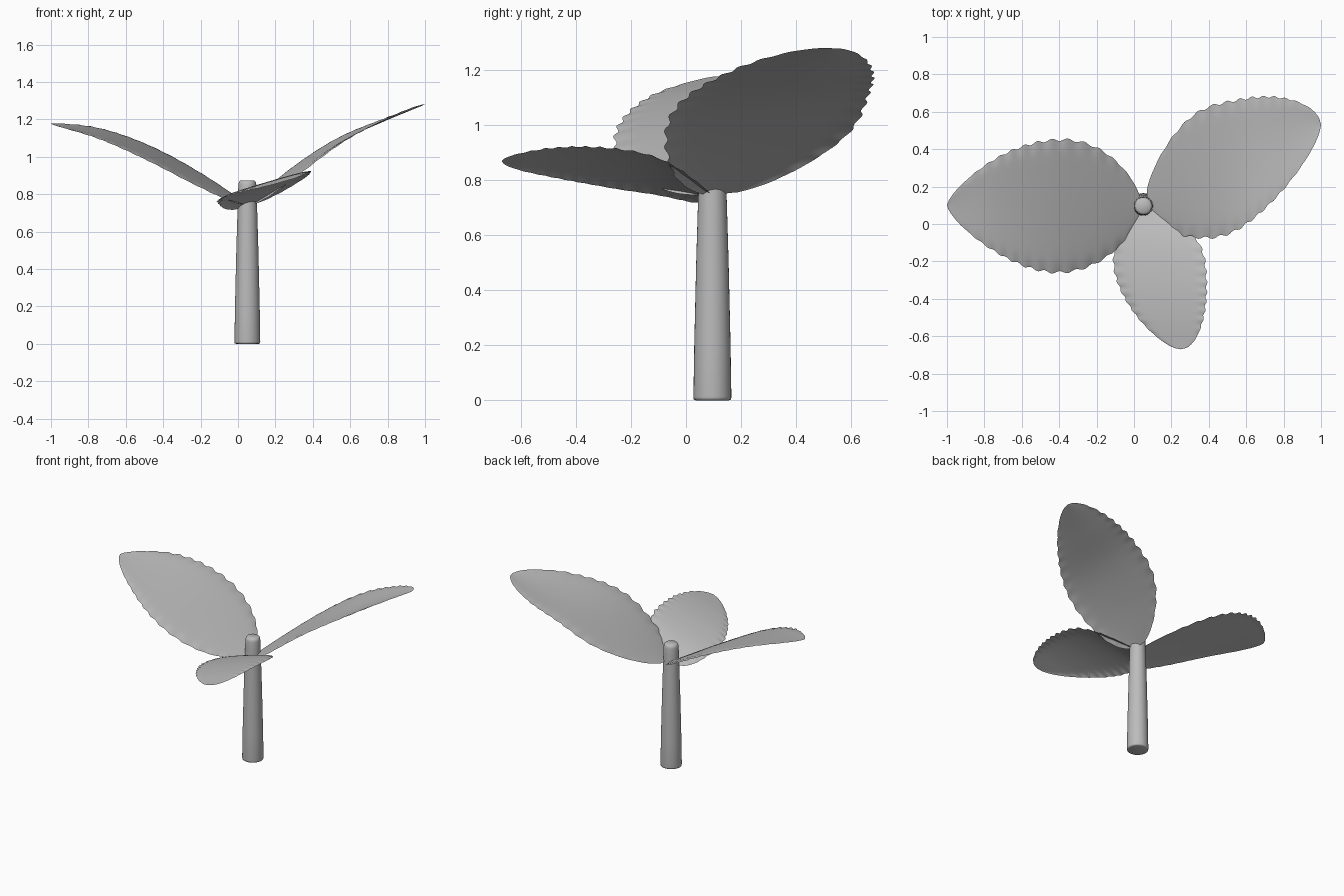
import bpy, bmesh, math
from mathutils import Vector

if "Cube" in bpy.data.objects:
    bpy.data.objects.remove(bpy.data.objects["Cube"])

grey = bpy.data.materials.new("plain_grey")
grey.diffuse_color = (0.5, 0.5, 0.5, 1)
grey.use_nodes = True
grey.node_tree.nodes["Principled BSDF"].inputs["Base Color"].default_value = grey.diffuse_color


def finish(bm, name):
    bmesh.ops.recalc_face_normals(bm, faces=bm.faces)
    me = bpy.data.meshes.new(name)
    bm.to_mesh(me)
    bm.free()
    for p in me.polygons:
        p.use_smooth = True
    me.materials.append(grey)
    ob = bpy.data.objects.new(name, me)
    bpy.context.collection.objects.link(ob)
    return ob


def spline(pts, t):
    """Smooth curve through evenly spaced points."""
    n = len(pts) - 1
    i = min(int(t * n), n - 1)
    u = t * n - i
    b, c = pts[i], pts[i + 1]
    a = pts[i - 1] if i else 2 * b - c
    d = pts[i + 2] if i + 2 <= n else 2 * c - b
    return 0.5 * (2 * b + (c - a) * u + (2 * a - 5 * b + 4 * c - d) * u * u
                  + (3 * b - a - 3 * c + d) * u ** 3)


def leaf(name, rib, side_base, side_tip, droop, tip_power, teeth=14, rows=112, cols=18):
    """Sheet along a midrib, twisting from base to tip, with scalloped edges."""
    rib = [Vector(p) for p in rib]
    side_base, side_tip = Vector(side_base), Vector(side_tip)
    bm = bmesh.new()
    grid = []
    for i in range(rows + 1):
        t = 0.004 + 0.996 * i / rows
        s = max(0.0, math.sin(math.pi * t ** 0.8))
        h = s ** (0.75 if t < 0.42 else tip_power)
        wave = math.sin(2 * math.pi * teeth * t + 1.5 * math.sin(9 * t)) * min(1, 2 * s)
        side = side_base.lerp(side_tip, t)
        sag = droop[0] + (droop[1] - droop[0]) * t
        row = []
        for j in range(cols + 1):
            v = 2 * j / cols - 1
            edge = abs(v) ** 10
            p = spline(rib, t) + side * v * h * (1 + 0.02 * wave * edge)
            p.z -= sag * v * v * h + 0.01 * edge * h - 0.002 * wave * edge
            row.append(bm.verts.new(p))
        grid.append(row)
    for a, b in zip(grid, grid[1:]):
        for j in range(cols):
            bm.faces.new((a[j], a[j + 1], b[j + 1], b[j]))
    bmesh.ops.remove_doubles(bm, verts=bm.verts, dist=0.0005)
    return finish(bm, name)


# Tapered stem with a softly rounded top
bm = bmesh.new()
profile = [(0.060, 0), (0.068, 0.003), (0.069, 0.012), (0.066, 0.2), (0.059, 0.5),
           (0.050, 0.8), (0.048, 0.85), (0.045, 0.866), (0.036, 0.874)]
rings = []
for r, z in profile:
    rings.append([bm.verts.new((0.05 + r * math.cos(k * math.tau / 32),
                                0.096 + r * math.sin(k * math.tau / 32), z)) for k in range(32)])
for a, b in zip(rings, rings[1:]):
    for k in range(32):
        bm.faces.new((a[k], a[(k + 1) % 32], b[(k + 1) % 32], b[k]))
bm.faces.new(rings[0][::-1])
bm.faces.new(rings[-1])
finish(bm, "stem")

# Three leaves around the stem top
leaf("left_leaf",
     [(0.04, 0.1, 0.75), (-0.22, 0.1, 0.9), (-0.48, 0.095, 1.03), (-0.74, 0.1, 1.125), (-1, 0.1, 1.177)],
     (0, 0.355, 0.045), (0, 0.355, 0.04), (0.015, -0.015), 0.7)
leaf("right_leaf",
     [(0.065, 0.15, 0.75), (0.3, 0.25, 0.93), (0.535, 0.31, 1.08), (0.77, 0.415, 1.185), (1, 0.53, 1.28)],
     (0, 0.355, 0.05), (0, 0.355, -0.01), (0.02, -0.04), 0.6)
leaf("front_leaf",
     [(0.05, 0.1, 0.735), (0.12, -0.09, 0.825), (0.145, -0.285, 0.86), (0.19, -0.48, 0.873), (0.25, -0.67, 0.87)],
     (0.245, 0, 0.075), (0.245, 0, 0.07), (0.01, 0), 0.55)
